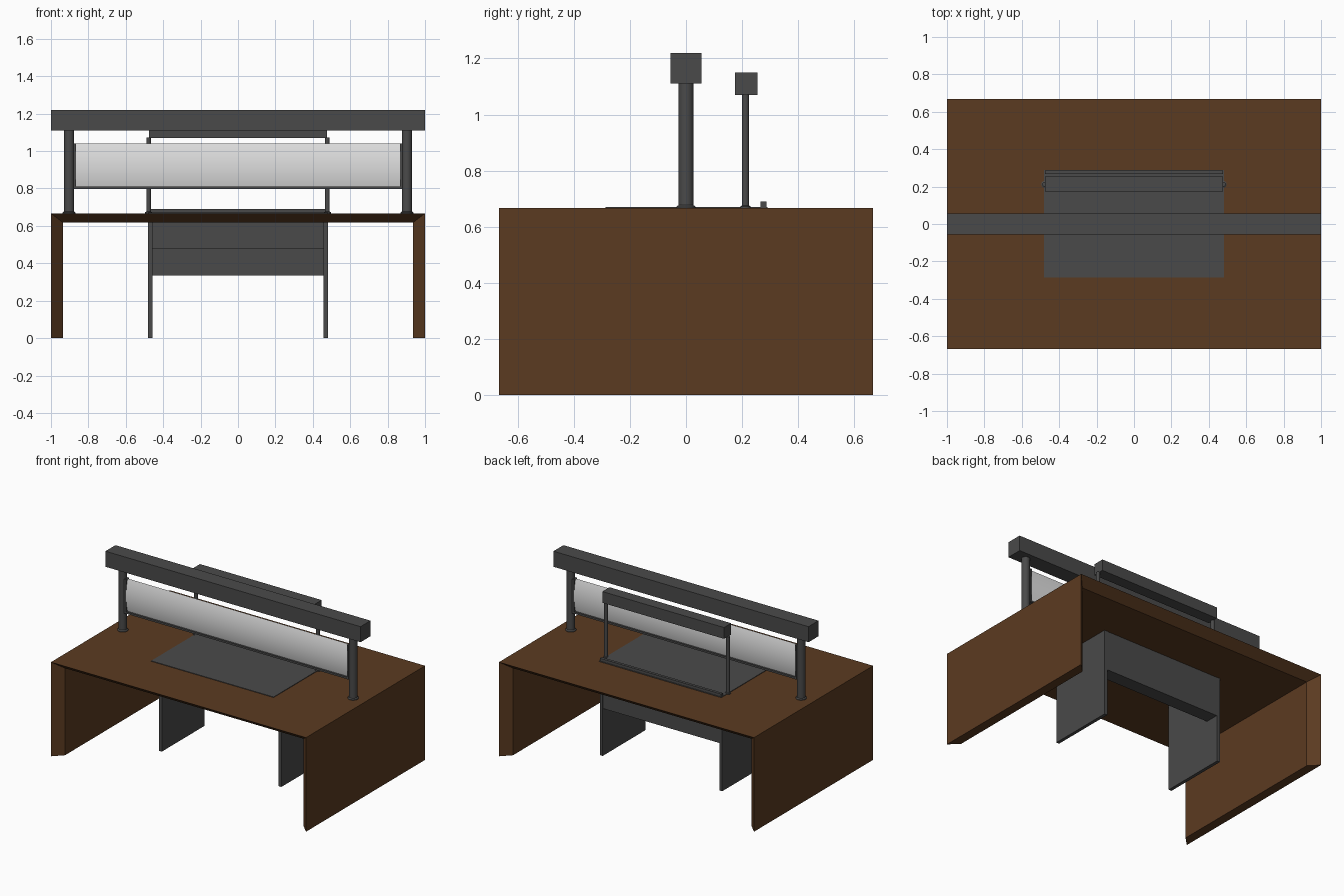
import bpy, bmesh, math

if "Cube" in bpy.data.objects:
    bpy.data.objects.remove(bpy.data.objects["Cube"])

def material(name, rgb):
    m = bpy.data.materials.new(name)
    m.diffuse_color = (*rgb, 1)
    m.use_nodes = True
    m.node_tree.nodes["Principled BSDF"].inputs["Base Color"].default_value = m.diffuse_color
    return m

WOOD = material("brown_wood", (0.105, 0.043, 0.015))
GREY = material("dark_grey", (0.068, 0.068, 0.068))
WHITE = material("pale_screen", (0.74, 0.74, 0.74))

def mesh_object(name, bm, mat, smooth=False):
    bmesh.ops.recalc_face_normals(bm, faces=bm.faces[:])
    me = bpy.data.meshes.new(name)
    bm.to_mesh(me)
    bm.free()
    me.materials.append(mat)
    ob = bpy.data.objects.new(name, me)
    bpy.context.collection.objects.link(ob)
    if smooth:
        bpy.ops.object.select_all(action='DESELECT')
        ob.select_set(True)
        bpy.context.view_layer.objects.active = ob
        bpy.ops.object.shade_smooth_by_angle(angle=math.radians(35))
    return ob

def box(name, x, y, z, mat=GREY):
    bm = bmesh.new()
    bmesh.ops.create_cube(bm, size=1)
    for v in bm.verts:
        v.co = [(a + b) / 2 + c * (b - a) for c, (a, b) in zip(v.co, (x, y, z))]
    return mesh_object(name, bm, mat)

def turned(name, x, y, profile, sides=32):
    # round part from a (radius, height) profile
    bm = bmesh.new()
    rings = [[bm.verts.new((x + r * math.cos(2 * math.pi * i / sides),
                            y + r * math.sin(2 * math.pi * i / sides), z))
              for i in range(sides)] for r, z in profile]
    for a, b in zip(rings, rings[1:]):
        for i in range(sides):
            j = (i + 1) % sides
            bm.faces.new((a[i], a[j], b[j], b[i]))
    bm.faces.new(rings[0])
    bm.faces.new(rings[-1])
    return mesh_object(name, bm, GREY, True)

# Desk shell: U profile whose front and back edges are chamfered inwards
TOP = 0.667
outer = [(-1, 0), (-1, TOP), (1, TOP), (1, 0)]
inner = [(-0.935, 0), (-0.935, 0.617), (0.935, 0.617), (0.935, 0)]
bm = bmesh.new()
rings = [[bm.verts.new((x, y, z)) for x, z in prof]
         for prof, y in ((outer, -0.667), (outer, 0.667), (inner, 0.602), (inner, -0.602))]
for k in range(4):
    a, b = rings[k], rings[(k + 1) % 4]
    for i in range(3):
        bm.faces.new((a[i], a[i + 1], b[i + 1], b[i]))
for i in (0, 3):
    bm.faces.new([r[i] for r in rings])
mesh_object("desk_shell", bm, WOOD)

# Inset plate on the desk and the low rail behind it
box("desk_plate", (-0.48, 0.48), (-0.287, 0.29), (0.66, 0.671))
box("plate_rail", (-0.475, 0.475), (0.266, 0.286), (0.67, 0.69))

# Large front bridge and small rear bridge
box("main_beam", (-1, 1), (-0.056, 0.056), (1.11, 1.22))
box("rear_beam", (-0.477, 0.477), (0.175, 0.255), (1.07, 1.15))
for side, s in (("left", -1), ("right", 1)):
    turned(side + "_main_post", s * 0.903, 0,
           [(0.035, TOP), (0.035, 0.671), (0.027, 0.677), (0.027, 1.112)])
    turned(side + "_rear_post", s * 0.478, 0.212,
           [(0.018, TOP), (0.018, 0.673), (0.0125, 0.676), (0.0125, 1.072)], 24)
    # Support panels under the desk
    box(side + "_support_panel", sorted((s * 0.457, s * 0.48)), (-0.20, 0.28), (0, 0.617))
    # Screen end clip
    box(side + "_screen_clip", sorted((s * 0.866, s * 0.88)), (-0.018, 0.018), (0.797, 1.04))

# Curved screen: slim lens section extruded along x
bm = bmesh.new()
n = 16
section = []
for s in (-1, 1):
    for i in range(n):
        t = -1 + 2 * i / n
        section.append((s * 0.017 * (1 - t * t), 0.923 + s * t * 0.118))
ends = [[bm.verts.new((x, y, z)) for y, z in section] for x in (-0.868, 0.868)]
for i in range(2 * n):
    j = (i + 1) % (2 * n)
    bm.faces.new((ends[0][i], ends[0][j], ends[1][j], ends[1][i]))
bm.faces.new(ends[0])
bm.faces.new(ends[1])
mesh_object("curved_screen", bm, WHITE, True)
box("screen_bottom_rail", (-0.88, 0.88), (-0.015, 0.015), (0.797, 0.810))

# Modesty board with a cable tray on its inner side
box("modesty_board", (-0.46, 0.46), (0.262, 0.278), (0.335, 0.617))
box("tray_floor", (-0.46, 0.46), (0.18, 0.264), (0.335, 0.349))
box("tray_front", (-0.46, 0.46), (0.18, 0.194), (0.335, 0.48))
